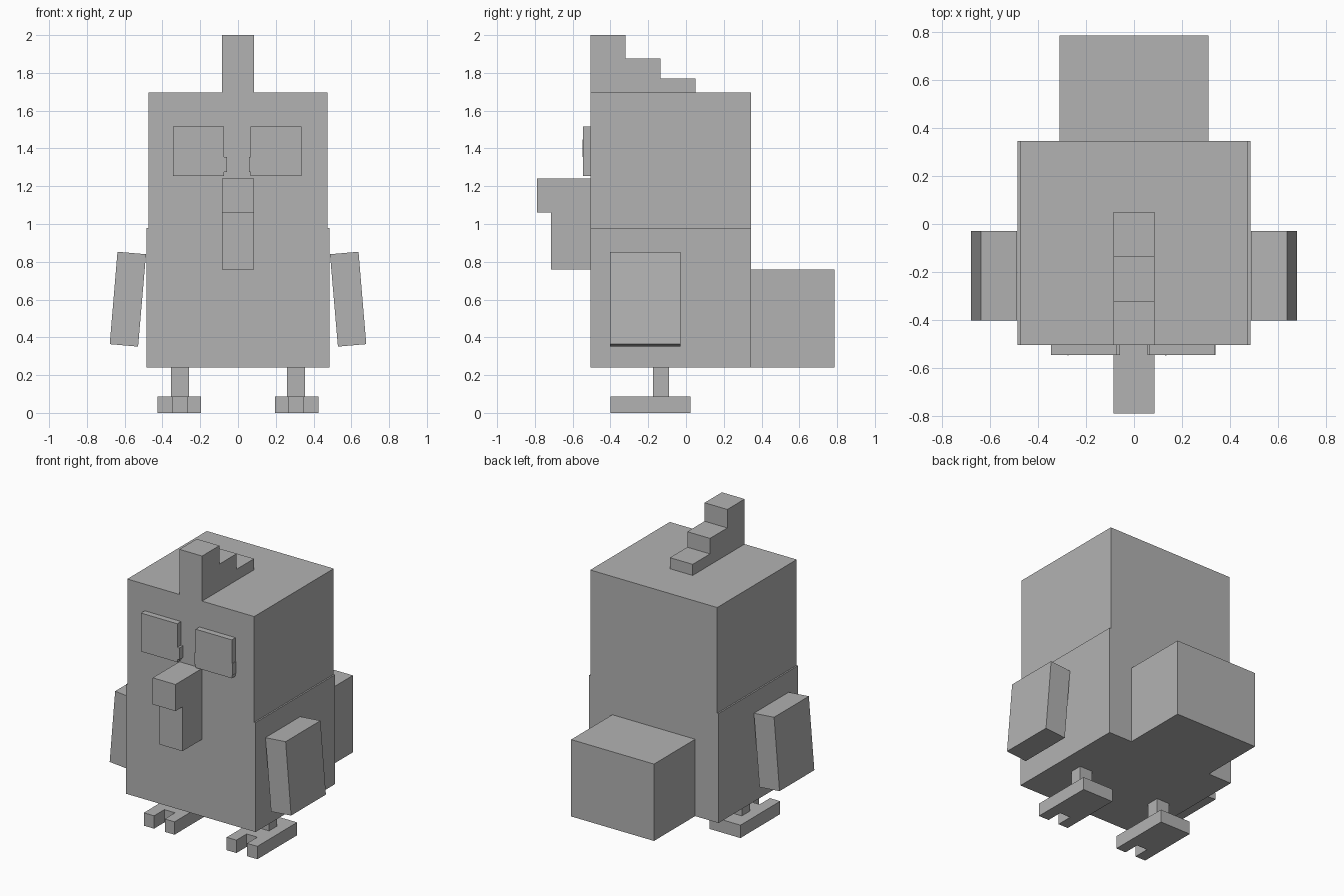
import bpy
import bmesh

cube = bpy.data.objects.get("Cube")
if cube:
    bpy.data.objects.remove(cube, do_unlink=True)

grey = bpy.data.materials.new("plain_grey")
grey.use_nodes = True
colour = (0.45, 0.45, 0.45, 1)
grey.diffuse_color = colour
for node in grey.node_tree.nodes:
    if node.type == 'BSDF_PRINCIPLED':
        node.inputs["Base Color"].default_value = colour


def prism(name, outline, axis, start, end):
    """Extrude a 2D outline along an axis (0 = x, 1 = y, 2 = z)."""
    def place(a, b, depth):
        p = [a, b]
        p.insert(axis, depth)
        return p

    bm = bmesh.new()
    face = bm.faces.new([bm.verts.new(place(a, b, start)) for a, b in outline])
    ext = bmesh.ops.extrude_face_region(bm, geom=[face])
    for v in ext["geom"]:
        if isinstance(v, bmesh.types.BMVert):
            v.co[axis] = end
    bmesh.ops.recalc_face_normals(bm, faces=bm.faces)
    mesh = bpy.data.meshes.new(name)
    bm.to_mesh(mesh)
    bm.free()
    mesh.materials.append(grey)
    obj = bpy.data.objects.new(name, mesh)
    bpy.context.collection.objects.link(obj)
    return obj


def box(name, x, y, z):
    outline = [(x[0], y[0]), (x[1], y[0]), (x[1], y[1]), (x[0], y[1])]
    return prism(name, outline, 2, *z)


FRONT, BACK = -0.505, 0.345
MID = 0.085

# Body, head and tail
box("body", (-0.485, 0.485), (FRONT, BACK), (0.24, 0.98))
box("head", (-0.475, 0.475), (FRONT, BACK), (0.98, 1.695))
box("tail", (-0.31, 0.31), (BACK, 0.785), (0.24, 0.76))

# Stepped crest
prism("crest", [(FRONT, 1.695), (0.05, 1.695), (0.05, 1.77), (-0.135, 1.77),
                (-0.135, 1.875), (-0.32, 1.875), (-0.32, 2), (FRONT, 2)],
      0, -MID, MID)

# Beak with an overhanging upper block
prism("beak", [(FRONT, 0.76), (FRONT, 1.24), (-0.79, 1.24), (-0.79, 1.06),
               (-0.715, 1.06), (-0.715, 0.76)], 0, -MID, MID)

# Eye plates with small side lips and slit pupils
EYE_Y = (-0.545, FRONT)
LIP_Z = (1.275, 1.355)
box("right_eye", (-0.345, -0.073), EYE_Y, (1.255, 1.515))
box("right_eye_lip", (-0.073, -0.058), EYE_Y, LIP_Z)
box("left_eye", (0.065, 0.335), EYE_Y, (1.255, 1.515))
box("left_eye_inner_lip", (0.057, 0.065), EYE_Y, LIP_Z)
box("left_eye_outer_lip", (0.335, 0.34), EYE_Y, LIP_Z)
for name, x in (("right_pupil", -0.275), ("left_pupil", 0.132)):
    box(name, (x - 0.003, x + 0.003), (-0.547, -0.545), (1.355, 1.447))

# Wings, legs and notched feet on both sides
for side, s in (("left", 1), ("right", -1)):
    wing = [(0.487, 0.84), (0.638, 0.853), (0.679, 0.364), (0.529, 0.351)]
    prism(side + "_wing", [(s * x, z) for x, z in wing], 1, -0.402, -0.03)
    box(side + "_leg", (s * 0.26, s * 0.355), (-0.175, -0.09), (0.087, 0.24))
    foot = [(0.195, 0.025), (0.425, 0.025), (0.425, -0.4), (0.348, -0.4),
            (0.348, -0.29), (0.268, -0.29), (0.268, -0.4), (0.195, -0.4)]
    prism(side + "_foot", [(s * x, y) for x, y in foot], 2, 0, 0.087)
